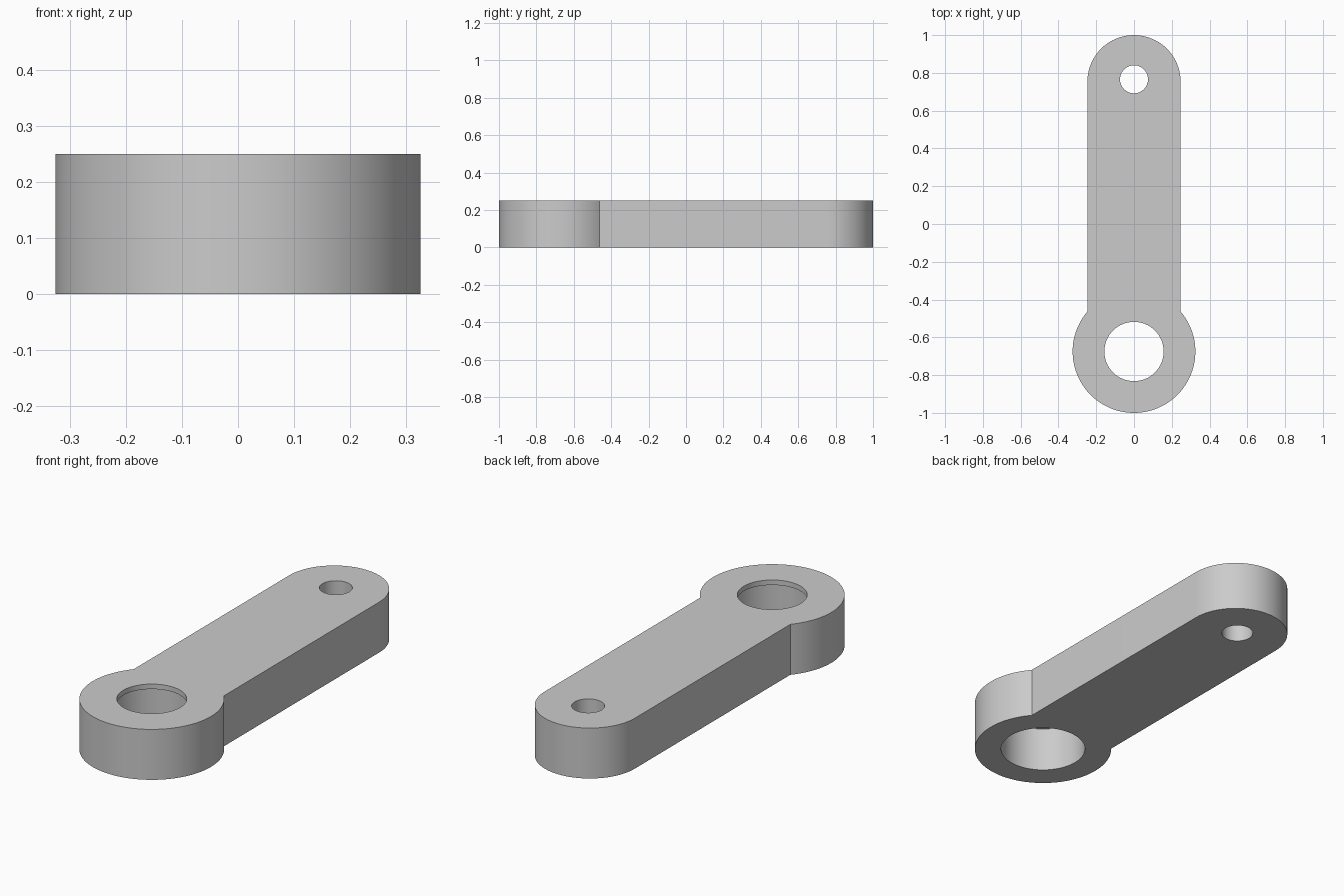
import bpy, bmesh
from math import sin, cos, asin, pi

if "Cube" in bpy.data.objects:
    bpy.data.objects.remove(bpy.data.objects["Cube"], do_unlink=True)

HEIGHT = 0.25
HUB_Y, HUB_R = -0.675, 0.325
ARM_R = 0.247
TIP_Y = 1 - ARM_R
LIP = 0.025

grey = bpy.data.materials.new("plain_grey")
grey.use_nodes = True
colour = (0.6, 0.6, 0.6, 1)
grey.diffuse_color = colour
grey.node_tree.nodes["Principled BSDF"].inputs["Base Color"].default_value = colour


def arc(y, r, start, end, steps):
    angles = [start + (end - start) * i / steps for i in range(steps + 1)]
    return [(r * cos(a), y + r * sin(a)) for a in angles]


def prism(name, outline, bottom, top):
    """Extrude a closed outline straight up."""
    bm = bmesh.new()
    face = bm.faces.new([bm.verts.new((x, y, bottom)) for x, y in outline])
    new = bmesh.ops.extrude_face_region(bm, geom=[face])["geom"]
    verts = [v for v in new if isinstance(v, bmesh.types.BMVert)]
    bmesh.ops.translate(bm, verts=verts, vec=(0, 0, top - bottom))
    bmesh.ops.recalc_face_normals(bm, faces=bm.faces)
    mesh = bpy.data.meshes.new(name)
    bm.to_mesh(mesh)
    bm.free()
    mesh.materials.append(grey)
    obj = bpy.data.objects.new(name, mesh)
    bpy.context.collection.objects.link(obj)
    return obj


def drill(target, y, r, bottom, top):
    """Cut a round hole and discard the cutter."""
    cutter = prism("hole_cutter", arc(y, r, 0, 2 * pi, 64)[:-1], bottom, top)
    cutter.hide_render = True
    cut = target.modifiers.new("hole", 'BOOLEAN')
    cut.operation, cut.solver, cut.object = 'DIFFERENCE', 'EXACT', cutter
    bpy.ops.object.modifier_apply(modifier=cut.name)
    bpy.data.objects.remove(cutter, do_unlink=True)


# Arm with a rounded tip, meeting the wider round hub at a sharp corner
corner = asin(ARM_R / HUB_R)
outline = arc(TIP_Y, ARM_R, 0, pi, 40)
outline += arc(HUB_Y, HUB_R, pi / 2 + corner, 5 * pi / 2 - corner, 80)
link_arm = prism("link_arm", outline, 0, HEIGHT)
bpy.context.view_layer.objects.active = link_arm
link_arm.select_set(True)

# Small tip hole, through hole in the hub, wider bore from below leaving a lip
drill(link_arm, 0.766, 0.074, -0.1, HEIGHT + 0.1)
drill(link_arm, HUB_Y, 0.157, -0.1, HEIGHT + 0.1)
drill(link_arm, HUB_Y, 0.2, -0.1, HEIGHT - LIP)

bpy.ops.object.select_all(action='DESELECT')
link_arm.select_set(True)
bpy.ops.object.shade_smooth_by_angle()
